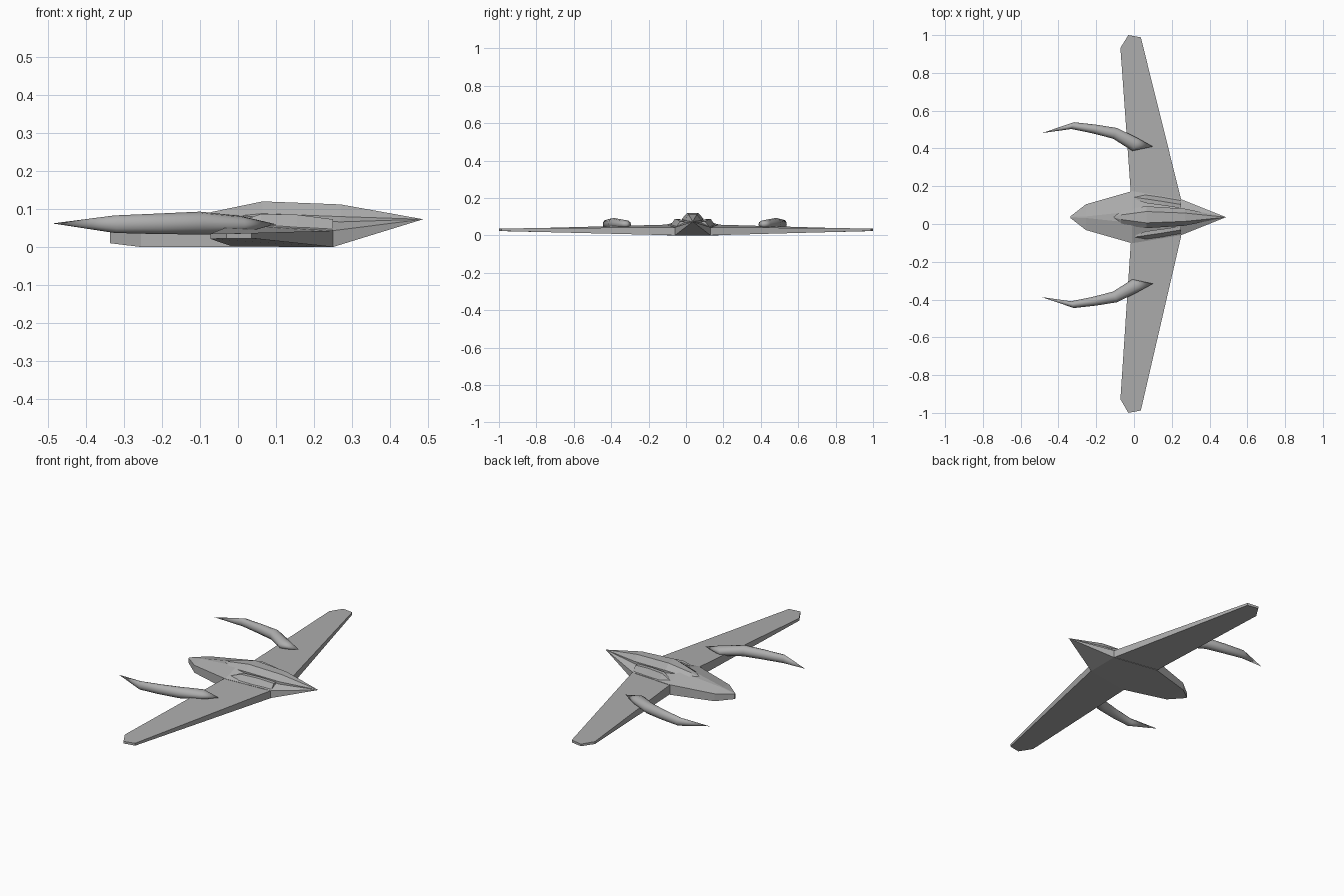
import bpy, bmesh, math

default_cube = bpy.data.objects.get("Cube")
if default_cube:
    bpy.data.objects.remove(default_cube, do_unlink=True)

BODY_CENTRE = 0.036
BOOM_CENTRE = 0.047

hull_grey = bpy.data.materials.new("hull grey")
hull_grey.use_nodes = True
colour = (0.42, 0.42, 0.42, 1)
hull_grey.diffuse_color = colour
hull_grey.node_tree.nodes["Principled BSDF"].inputs["Base Color"].default_value = colour


def loft(name, rings, smooth=False):
    """Skin matching rings of points; a one-point ring makes a tip."""
    bm = bmesh.new()
    loops = [[bm.verts.new(point) for point in ring] for ring in rings]
    for first, second in zip(loops, loops[1:]):
        count = max(len(first), len(second))
        for i in range(count):
            j = (i + 1) % count
            if len(first) == 1:
                bm.faces.new((first[0], second[i], second[j]))
            elif len(second) == 1:
                bm.faces.new((first[i], first[j], second[0]))
            else:
                bm.faces.new((first[i], first[j], second[j], second[i]))
    for end in (loops[0], loops[-1]):
        if len(end) > 2:
            bm.faces.new(end)
    bmesh.ops.recalc_face_normals(bm, faces=bm.faces)
    mesh = bpy.data.meshes.new(name)
    bm.to_mesh(mesh)
    bm.free()
    mesh.materials.append(hull_grey)
    obj = bpy.data.objects.new(name, mesh)
    bpy.context.collection.objects.link(obj)
    if smooth:
        bpy.ops.object.select_all(action="DESELECT")
        bpy.context.view_layer.objects.active = obj
        obj.select_set(True)
        bpy.ops.object.shade_smooth_by_angle(angle=math.radians(50))
    return obj


def hull_ring(x, half, bottom, side, ridge_half, ridge):
    """Six-sided section: flat floor, upright sides, sloping roof."""
    right = [(-half, bottom), (-half, side), (-ridge_half, ridge)]
    left = [(-y, z) for y, z in reversed(right)]
    return [(x, BODY_CENTRE + y, z) for y, z in right + left]


nose_tip = [(0.487, BODY_CENTRE, 0.073)]

# Main hull, from the tail to the nose
loft("hull", [
    hull_ring(-0.337, 0.004, 0.01, 0.038, 0.002, 0.04),
    hull_ring(-0.255, 0.068, 0, 0.043, 0.004, 0.055),
    hull_ring(-0.01, 0.138, 0, 0.058, 0.03, 0.09),
    hull_ring(0.25, 0.095, 0, 0.043, 0.04, 0.07),
    nose_tip,
])

# Raised cockpit spine running into the nose
loft("cockpit_spine", [
    [(-0.11, BODY_CENTRE, 0.075)],
    hull_ring(-0.07, 0.04, 0.06, 0.075, 0.012, 0.092),
    hull_ring(0.065, 0.058, 0.06, 0.088, 0.03, 0.12),
    hull_ring(0.27, 0.045, 0.045, 0.08, 0.022, 0.112),
    nose_tip,
])


def shroud_ring(sign, x, outer, inner, base, top):
    profile = [(outer, base), (outer - 0.025, top), (inner, top), (inner, base)]
    return [(x, BODY_CENTRE + sign * y, z) for y, z in profile]


# Outline of the wing: x, distance from the centre, underside, top
wing_plan = [
    (-0.01, 0.03, 0, 0.06), (-0.072, 0.93, 0.021, 0.035),
    (-0.03, 1, 0.023, 0.035), (0.036, 0.988, 0.023, 0.037),
    (0.25, 0.095, 0, 0.043), (0.25, 0.03, 0, 0.043),
]

# Boom sections: x, distance from the centre, half width, height, half height
boom_sections = [
    (-0.325, 0.474, 0.018, 0.06, 0.023),
    (-0.21, 0.456, 0.023, 0.061, 0.027),
    (-0.1, 0.433, 0.028, 0.063, 0.03),
    (0.005, 0.374, 0.034, 0.058, 0.024),
]


def boom_ring(sign, x, offset, half_width, z, half_height):
    # Rings lean to follow the bend of the boom
    ring = []
    for i in range(12):
        angle = math.tau * i / 12
        across = math.cos(angle) * half_width
        ring.append((x + across * 0.4, BOOM_CENTRE + sign * (offset + across),
                     z + math.sin(angle) * half_height))
    return ring


for side, sign in (("left", 1), ("right", -1)):
    # Wing, thick at the root and thin at the clipped tip
    def wing_y(distance):
        return sign * distance + BODY_CENTRE * (1 - distance)

    loft(side + "_wing", [
        [(x, wing_y(d), low) for x, d, low, high in wing_plan],
        [(x, wing_y(d), high) for x, d, low, high in wing_plan],
    ])

    # Intake shroud beside the cockpit
    loft(side + "_intake_shroud", [
        [(-0.03, BODY_CENTRE + sign * 0.11, 0.055)],
        shroud_ring(sign, 0.06, 0.122, 0.075, 0.05, 0.087),
        shroud_ring(sign, 0.155, 0.108, 0.062, 0.045, 0.085),
        shroud_ring(sign, 0.25, 0.092, 0.048, 0.04, 0.073),
    ])

    # Curved boom sweeping back from the wing
    rings = [boom_ring(sign, *section) for section in boom_sections]
    tail_tip = [(-0.488, BOOM_CENTRE + sign * 0.434, 0.062)]
    front_tip = [(0.1, BOOM_CENTRE + sign * 0.363, 0.06)]
    loft(side + "_boom", [tail_tip] + rings + [front_tip], smooth=True)
